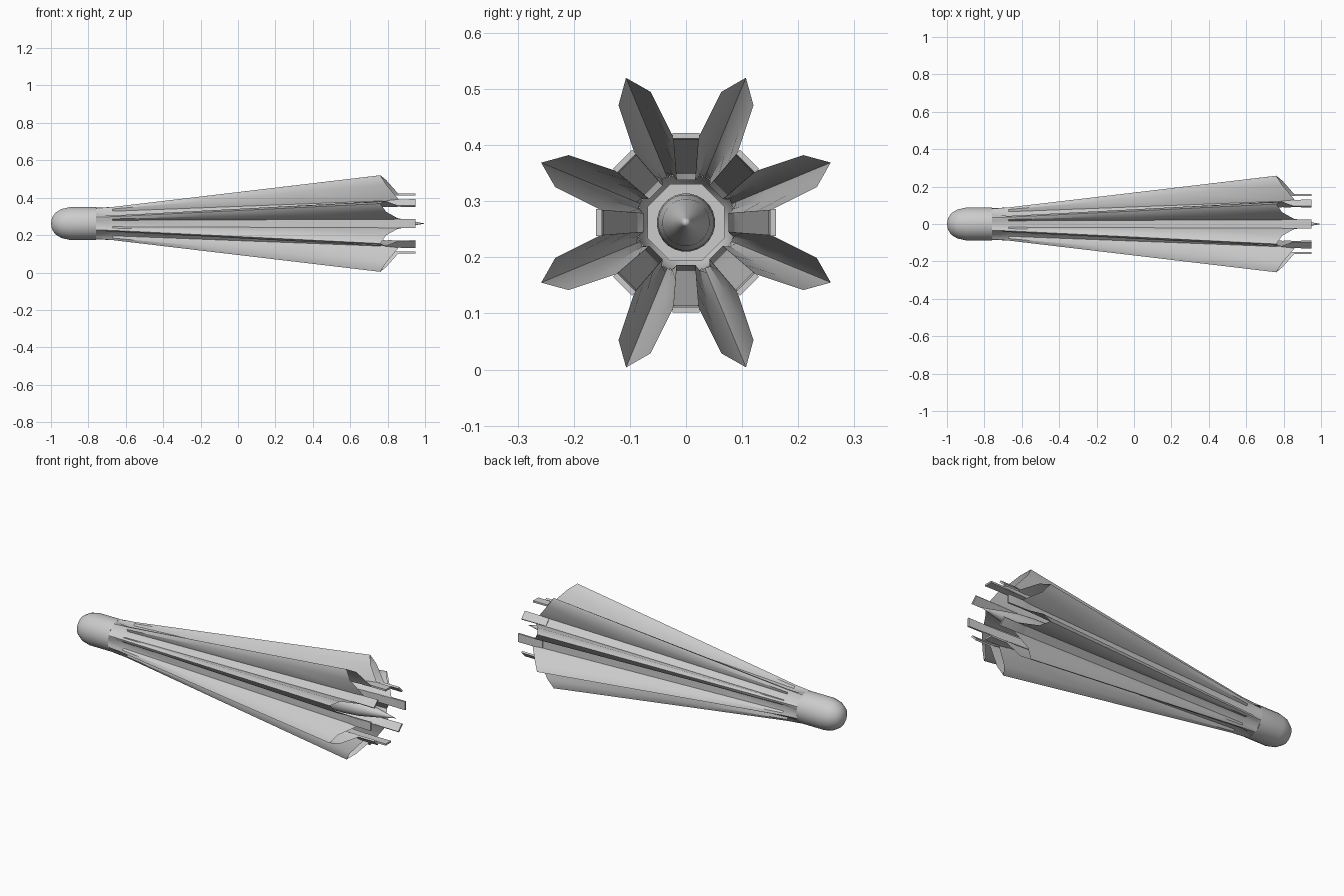
import bpy, bmesh
from math import cos, sin, pi, radians, hypot
from mathutils import Vector

if "Cube" in bpy.data.objects:
    bpy.data.objects.remove(bpy.data.objects["Cube"])

CZ = 0.262  # height of the long axis


def make(name, rings, closed=True, angle=35, caps=False):
    """Skin a list of equal-length rings of (x, y, z)."""
    bm = bmesh.new()
    vs = [[bm.verts.new((x, y, z + CZ)) for x, y, z in r] for r in rings]
    n = len(rings[0])
    for a, b in zip(vs, vs[1:]):
        for i in range(n if closed else n - 1):
            j = (i + 1) % n
            bm.faces.new((a[i], a[j], b[j], b[i]))
    if caps:
        bm.faces.new(vs[0])
        bm.faces.new(vs[-1][::-1])
    bmesh.ops.remove_doubles(bm, verts=bm.verts, dist=1e-5)
    bmesh.ops.recalc_face_normals(bm, faces=bm.faces)
    me = bpy.data.meshes.new(name)
    bm.to_mesh(me)
    bm.free()
    ob = bpy.data.objects.new(name, me)
    bpy.context.collection.objects.link(ob)
    bpy.ops.object.select_all(action='DESELECT')
    ob.select_set(True)
    bpy.context.view_layer.objects.active = ob
    bpy.ops.object.shade_smooth_by_angle(angle=radians(angle))
    return ob


def lathe(name, profile, n, angle=40):
    return make(name, [[(x, r * cos(2 * pi * (i + .5) / n), r * sin(2 * pi * (i + .5) / n))
                        for i in range(n)] for x, r in profile], angle=angle)


def star(half):
    """Repeat a (r, t) half profile, from valley edge to lobe tip, around 8 lobes."""
    tip = half[-1]
    out = []
    for k in range(8):
        a = k * pi / 4
        for r, t in [(r, -t) for r, t in half[-2::-1]] + half:
            out.append((r * cos(a) - t * sin(a), r * sin(a) + t * cos(a)))
    return out


def polar(r, deg):
    return (r * cos(radians(deg)), r * sin(radians(deg)))


# Fluted shell: round neck opening into eight pointed lobes, with slanted mouth
neck = star([polar(.088, 11), polar(.088, 17), polar(.088, 22.5)])
start = star([(.076, .017), polar(.089, 16), polar(.096, 22.5)])
end = star([(.153, .023), (.233, .063), (.258, .107)])
rings = [[(-.76, y, z) for y, z in neck], [(-.67, y, z) for y, z in start]]
mouth = [.76 + (.28 - hypot(y, z)) * .82 for y, z in end]
for f in (.33, .66, 1):
    rings.append([(-.67 + (m + .67) * f, a[0] + (b[0] - a[0]) * f, a[1] + (b[1] - a[1]) * f)
                  for a, b, m in zip(start, end, mouth)])
make("fluted_shell", rings)

# Rounded rear cap
lathe("rear_cap", [(-1, 0), (-.995, .03), (-.978, .057), (-.945, .078),
                   (-.9, .088), (-.76, .088)], 24)

# Eight prongs continuing the valley strips past the mouth
for k in range(8):
    a = k * pi / 4
    rs = []
    for x, r, w, h in [(.80, .150, .021, .003), (.86, .155, .023, .005), (.95, .155, .024, .005)]:
        rs.append([(x, q * cos(a) - t * sin(a), q * sin(a) + t * cos(a))
                   for q, t in [(r - h, -w), (r + h, -w), (r + h, w), (r - h, w)]])
    make(f"prong_{k + 1}", rs, caps=True)

# Octagonal collar deep inside, and the central spike
lathe("inner_collar", [(-.62, .052), (-.62, .074)], 8)
lathe("central_spike", [(-.62, .052), (.55, .052), (.68, .050), (.78, .042),
                        (.88, .024), (.95, .009), (1.0, 0)], 24)
